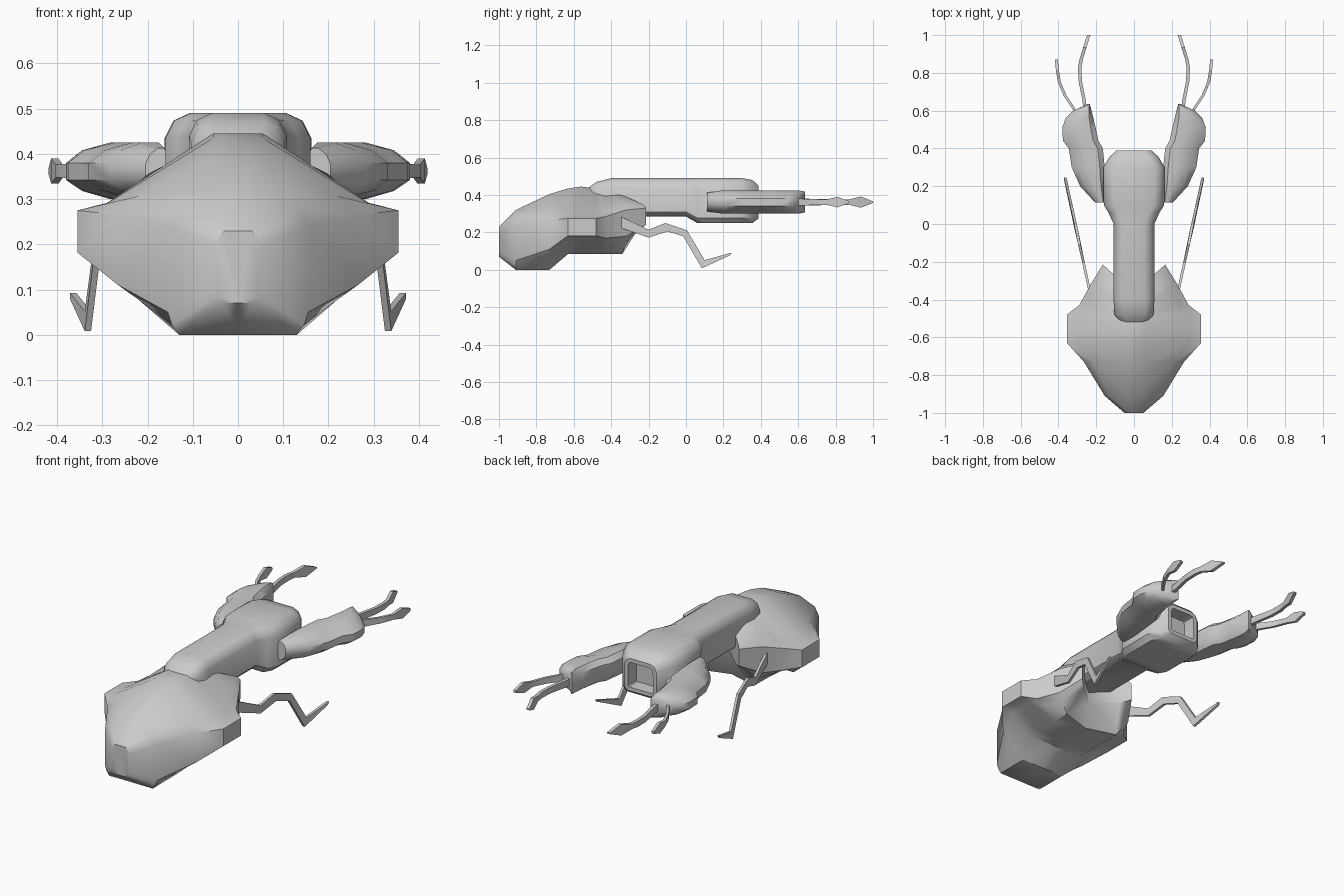
import bpy, bmesh, math

if "Cube" in bpy.data.objects:
    bpy.data.objects.remove(bpy.data.objects["Cube"])


def finish(name, bm, mirror=True, angle=40):
    bmesh.ops.recalc_face_normals(bm, faces=bm.faces[:])
    me = bpy.data.meshes.new(name)
    bm.to_mesh(me)
    bm.free()
    ob = bpy.data.objects.new(name, me)
    bpy.context.collection.objects.link(ob)
    bpy.ops.object.select_all(action='DESELECT')
    ob.select_set(True)
    bpy.context.view_layer.objects.active = ob
    bpy.ops.object.shade_smooth_by_angle(angle=math.radians(angle))
    if mirror:
        m = ob.modifiers.new("Mirror", 'MIRROR')
        m.use_clip = True
    return ob


def loft(rings, closed=True):
    """Skin a list of equal-length sections and cap both ends."""
    bm = bmesh.new()
    vs = [[bm.verts.new(p) for p in r] for r in rings]
    n = len(rings[0])
    for a, b in zip(vs, vs[1:]):
        for i in range(n if closed else n - 1):
            j = (i + 1) % n
            bm.faces.new((a[i], a[j], b[j], b[i]))
    bm.faces.new(vs[0])
    end = bm.faces.new(vs[-1])
    return bm, end


def lerp(a, b, t):
    return a + (b - a) * t


# abdomen: half sections along y, with a V notch at the rear
def shell_section(y, w, sh, sl, xt, zt, xb, zb, k, notch=0):
    pts = [(0, zt), (xt, zt),
           (lerp(xt, w, .78), lerp(zt, sh, k)), (w, sh), (w, sl),
           (lerp(xb, w, .66), lerp(zb, sl, k)), (xb, zb), (0, zb)]
    return [(x, y - notch * (w - x), z) for x, z in pts]


stations = [
    (-1.0, .05, .20, .10, .03, .23, .03, .07, .5),
    (-.91, .155, .24, .05, .04, .32, .13, 0, .45),
    (-.73, .265, .265, .11, .055, .405, .13, 0, .7),
    (-.63, .355, .275, .182, .055, .435, .165, .085, .9),
    (-.56, .355, .275, .182, .055, .445, .165, .085, .9),
    (-.48, .355, .275, .182, .055, .435, .165, .085, .9),
    (-.43, .29, .285, .17, .06, .42, .165, .085, .75),
    (-.32, .23, .32, .18, .09, .41, .165, .085, .6, .3),
    (-.215, .165, .33, .24, .11, .365, .12, .22, .5, .9),
]
bm, _ = loft([shell_section(*s) for s in stations], closed=False)
finish("abdomen", bm)


# thorax and head: chamfered box section, recessed mouth at the end
def body_section(y, w, lo, hi, c):
    pts = [(w - c, hi), (w - c * .35, hi - c * .3), (w, hi - c), (w, lo + c * .5),
           (w - c * .5, lo)]
    return [(x, y, z) for x, z in pts] + [(-x, y, z) for x, z in reversed(pts)]


bm, end = loft([body_section(*s) for s in [
    (-.52, .07, .34, .44, .03), (-.48, .104, .30, .47, .045),
    (-.40, .108, .285, .49, .05), (0, .108, .285, .49, .05),
    (.06, .135, .25, .49, .055), (.10, .16, .25, .49, .055),
    (.30, .162, .25, .49, .055), (.355, .13, .25, .48, .05),
    (.388, .095, .275, .45, .035)]])
bm.normal_update()
bmesh.ops.recalc_face_normals(bm, faces=bm.faces[:])
bmesh.ops.inset_individual(bm, faces=[end], thickness=.022)
bmesh.ops.inset_individual(bm, faces=[end], thickness=.002, depth=-.07)
finish("head_and_thorax", bm, mirror=False)

# forearm pods: flat inside, tapering to the outside
pod_profile = [(0, .33), (.15, .30), (.45, .30), (.8, .318), (1, .342),
               (1, .38), (.8, .408), (.45, .425), (.15, .425), (0, .40)]


def pod_section(y, xi, xo, s=1):
    return [(lerp(xi, xo, u), y, .3625 + (z - .3625) * s) for u, z in pod_profile]


bm, _ = loft([pod_section(*s) for s in [
    (.113, .155, .205, .8), (.20, .155, .285), (.30, .155, .33),
    (.40, .165, .345), (.44, .188, .376), (.51, .203, .38),
    (.56, .215, .362), (.60, .225, .322), (.635, .234, .245, .9)]])
finish("forearm", bm)


# thin blades with separate upper and lower outlines
def blade(name, rows, hw):
    """rows: x, y_up, z_up, y_low, z_low"""
    bm, _ = loft([[(x - hw, yu, zu), (x + hw, yu, zu),
                   (x + hw, yl, zl), (x - hw, yl, zl)]
                  for x, yu, zu, yl, zl in rows])
    finish(name, bm, angle=30)


def claw(name, path, hw):
    blade(name, [(x, y, .362 + h, y, .362 - h) for x, y, h in path], hw)


claw("inner_claw", [(.255, .58, .02), (.265, .66, .018), (.285, .76, .016),
                    (.287, .83, .016), (.28, .87, .014), (.26, .935, .03),
                    (.24, 1.0, .004)], .009)
claw("outer_claw", [(.295, .57, .02), (.325, .62, .018), (.365, .68, .016),
                    (.395, .75, .014), (.405, .81, .028), (.411, .87, .006)], .008)


# legs: zigzag blades splayed outward towards the rear
def leg_x(y):
    return .24 + .125 * (y + .33) / .575


leg = [(-.35, .285, -.35, .225), (-.20, .215, -.20, .172),
       (-.11, .25, -.10, .205), (.005, .212, -.015, .18),
       (.10, .052, .085, .008), (.245, .092, .235, .078)]
blade("leg", [(leg_x((a + c) / 2), a, b, c, d) for a, b, c, d in leg], .007)
